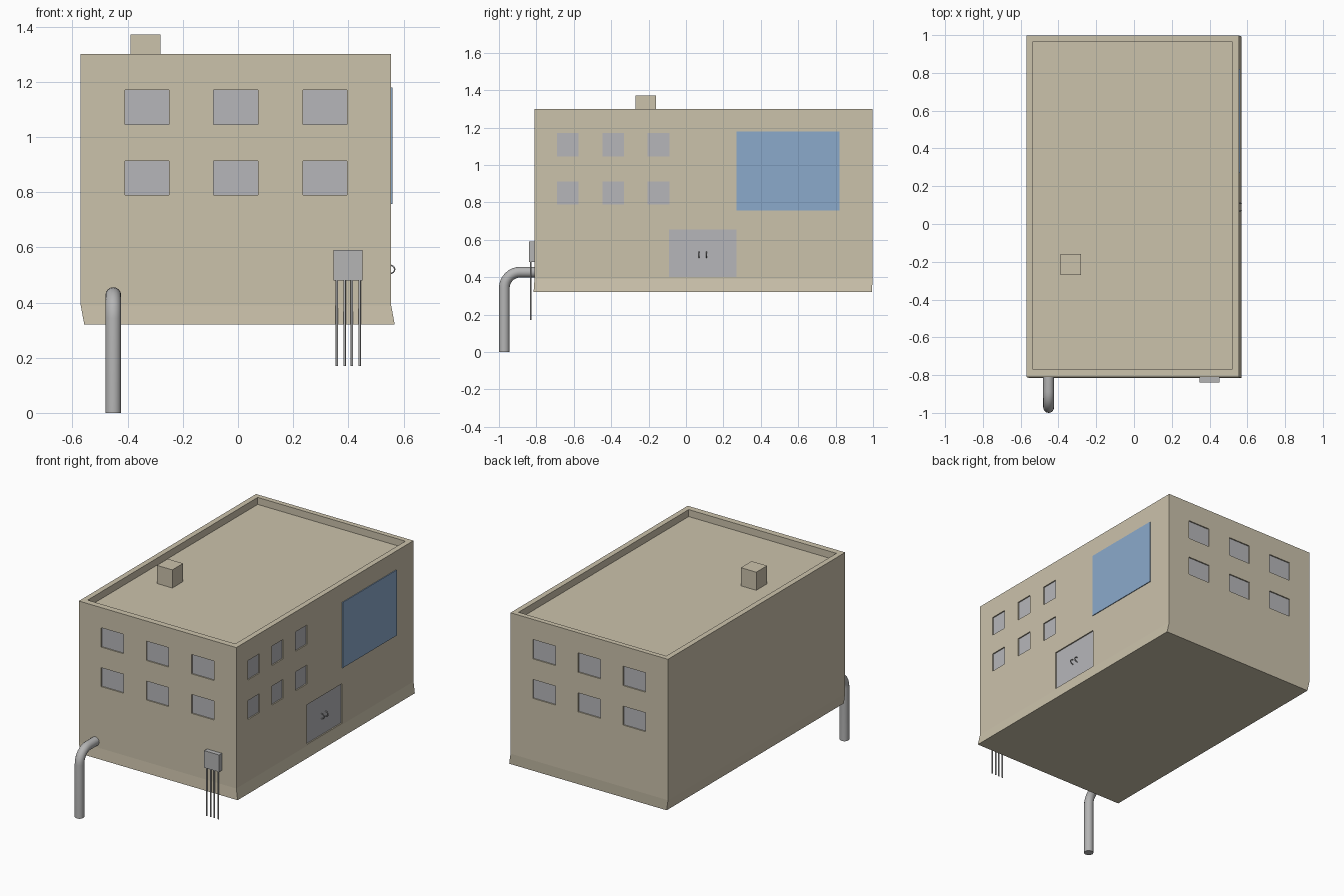
import bpy, bmesh, math

if "Cube" in bpy.data.objects:
    bpy.data.objects.remove(bpy.data.objects["Cube"])

def mat(name, rgb):
    m = bpy.data.materials.new(name)
    m.diffuse_color = (*rgb, 1)
    m.use_nodes = True
    m.node_tree.nodes["Principled BSDF"].inputs["Base Color"].default_value = m.diffuse_color
    return m

TAN = mat("tan wall", (0.60, 0.54, 0.41))
GLASS = mat("window grey", (0.47, 0.47, 0.49))
METAL = mat("pipe grey", (0.46, 0.46, 0.46))
BLUE = mat("screen blue", (0.26, 0.40, 0.60))

def boxes(name, spans, material):
    """One mesh of axis-aligned boxes, each (x0, x1, y0, y1, z0, z1)."""
    bm = bmesh.new()
    for x0, x1, y0, y1, z0, z1 in spans:
        vs = bmesh.ops.create_cube(bm, size=1)["verts"]
        for v in vs:
            v.co = (x1 if v.co.x > 0 else x0, y1 if v.co.y > 0 else y0, z1 if v.co.z > 0 else z0)
    me = bpy.data.meshes.new(name)
    bm.to_mesh(me)
    bm.free()
    me.materials.append(material)
    ob = bpy.data.objects.new(name, me)
    bpy.context.collection.objects.link(ob)
    return ob

def tube(name, paths, radius, res, material):
    cu = bpy.data.curves.new(name, "CURVE")
    cu.dimensions = "3D"
    cu.bevel_depth, cu.bevel_resolution, cu.use_fill_caps = radius, res, True
    for pts in paths:
        sp = cu.splines.new("POLY")
        sp.points.add(len(pts) - 1)
        for p, co in zip(sp.points, pts):
            p.co = (*co, 1)
    cu.materials.append(material)
    ob = bpy.data.objects.new(name, cu)
    bpy.context.collection.objects.link(ob)
    return ob

X0, X1, Y0, Y1, TOP, D = -0.57, 0.555, -0.81, 0.998, 1.30, 0.012

# building shell: straight walls above a slightly shifted base skirt
bm = bmesh.new()
rings = []
for dx, dy, z in ((0.013, -0.005, 0.32), (0, 0, 0.39), (0, 0, TOP)):
    rings.append([bm.verts.new((x + dx, y + dy, z))
                  for x, y in ((X0, Y0), (X1, Y0), (X1, Y1), (X0, Y1))])
for a, b in zip(rings, rings[1:]):
    for i in range(4):
        j = (i + 1) % 4
        bm.faces.new((a[i], a[j], b[j], b[i]))
bm.faces.new(rings[0][::-1])
bm.faces.new(rings[-1])
me = bpy.data.meshes.new("building")
bm.to_mesh(me)
bm.free()
me.materials.append(TAN)
building = bpy.data.objects.new("building", me)
bpy.context.collection.objects.link(building)

# window and door recesses with thin panes at the bottom of each
cuts, panes = [], []
T, OUT = 0.004, 0.05
rows = ((0.79, 0.912), (1.045, 1.17))
for z0, z1 in rows:
    for x0 in (-0.41, -0.088, 0.235):
        x1 = x0 + 0.16
        cuts += [(x0, x1, Y0 - OUT, Y0 + D, z0, z1), (x0, x1, Y1 - D, Y1 + OUT, z0, z1)]
        panes += [(x0, x1, Y0 + D - T, Y0 + D + T, z0, z1), (x0, x1, Y1 - D - T, Y1 - D + T, z0, z1)]
    for y0 in (-0.69, -0.447, -0.205):
        cuts.append((X1 - D, X1 + OUT, y0, y0 + 0.116, z0, z1))
        panes.append((X1 - D - T, X1 - D + T, y0, y0 + 0.116, z0, z1))
door = (-0.09, 0.27, 0.40, 0.655)
cuts.append((X1 - D, X1 + OUT, *door))

# roof sunk behind a parapet
cuts.append((-0.535, 0.52, -0.77, 0.965, 1.255, 1.4))
cutter = boxes("recess_cutter", cuts, TAN)
cutter.hide_render = True
cutter.hide_viewport = True
mod = building.modifiers.new("recesses", "BOOLEAN")
mod.operation, mod.solver, mod.object = "DIFFERENCE", "EXACT", cutter

boxes("window_panes", panes, GLASS)
boxes("door", [(X1 - D - T, X1 - D + T, *door)], GLASS)
boxes("wall_screen", [(X1 - 0.002, X1 + 0.005, 0.27, 0.82, 0.757, 1.18)], BLUE)
boxes("chimney", [(-0.39, -0.28, -0.27, -0.16, 1.25, 1.372)], TAN)

# door handles: half rings
tube("door_handles", [[(X1 - 0.008 + 0.021 * math.sin(a * math.pi / 8), y,
                        0.52 - 0.016 * math.cos(a * math.pi / 8)) for a in range(9)]
                      for y in (0.07, 0.11)], 0.003, 1, METAL)

# drain pipe: straight up, bent into the front wall
R, PY, PZ = 0.085, -0.9715, 0.427
bend = [(-0.452, PY + R - R * math.cos(a * math.pi / 16), PZ - R + R * math.sin(a * math.pi / 16))
        for a in range(9)]
tube("drain_pipe", [[(-0.452, PY, 0)] + bend + [(-0.452, -0.80, PZ)]], 0.0285, 6, METAL)

# meter box with four conduits
boxes("meter_box", [(0.346, 0.452, -0.839, -0.805, 0.48, 0.59)], METAL)
tube("conduits", [[(x, -0.83, 0.17), (x, -0.83, 0.49)] for x in (0.358, 0.386, 0.413, 0.441)],
     0.0045, 2, METAL)
